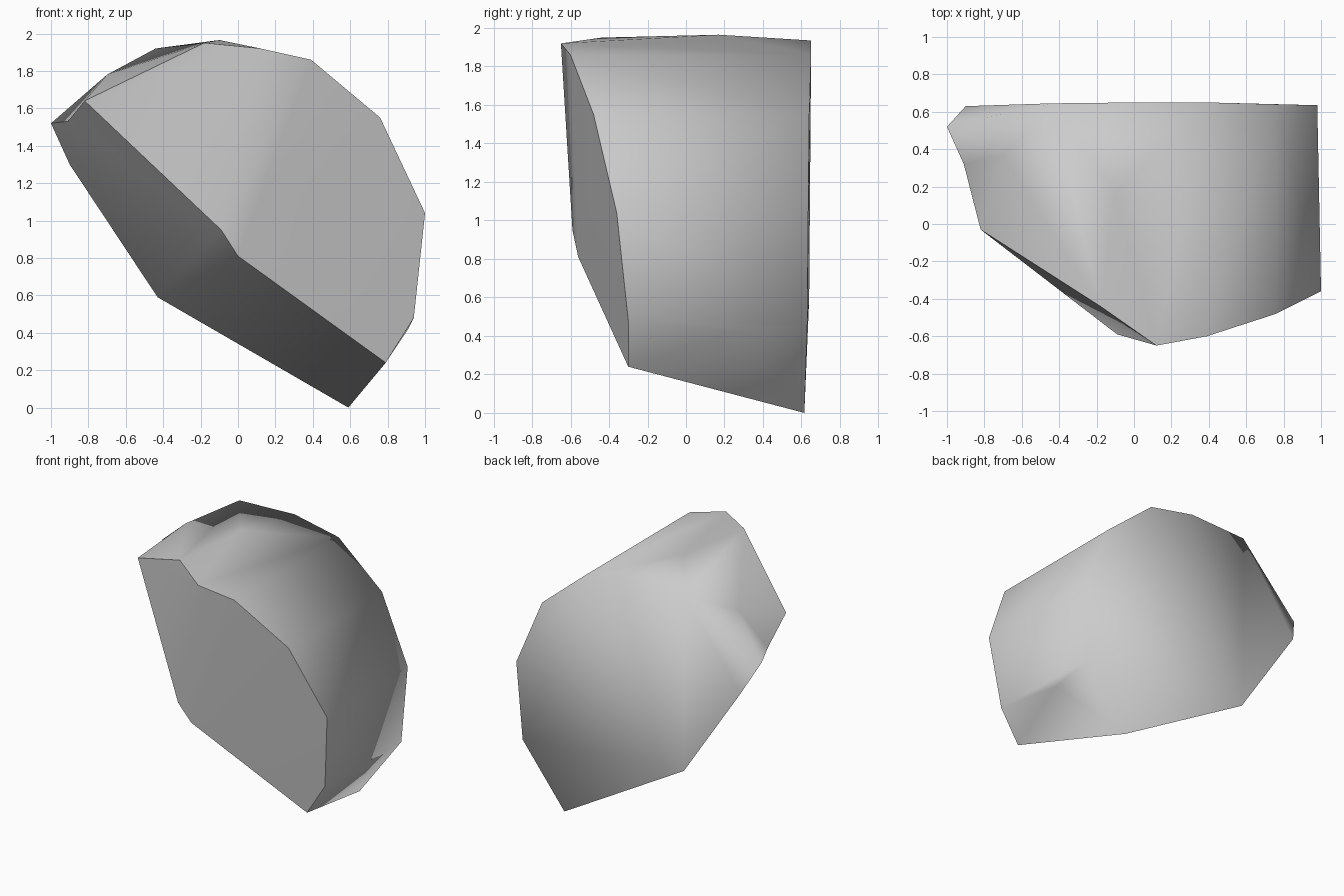
import bpy
import bmesh
from mathutils import Vector

cube = bpy.data.objects.get("Cube")
if cube:
    bpy.data.objects.remove(cube, do_unlink=True)

# Plain grey stone colour
stone = bpy.data.materials.new("grey_stone")
stone.use_nodes = True
grey = (0.6, 0.6, 0.6, 1.0)
stone.diffuse_color = grey
shader = next(n for n in stone.node_tree.nodes if n.type == 'BSDF_PRINCIPLED')
shader.inputs["Base Color"].default_value = grey
shader.inputs["Roughness"].default_value = 0.8

# Corners of the broken front face
front_rim = [
    (-.82, -.03, 1.64), (-.18, -.44, 1.95), (.12, -.65, 1.92),
    (.39, -.6, 1.86), (.76, -.48, 1.55), (1, -.36, 1.04),
    (.94, -.3, .48), (.79, -.3, .24), (0, -.56, .81), (-.09, -.59, .95),
]
# Corners of the nearly flat back
back_rim = [
    (.59, .615, 0), (.93, .63, .46), (.98, .635, 1.04), (.76, .64, 1.55),
    (.39, .65, 1.86), (.02, .65, 1.935), (-.44, .645, 1.92),
    (-.9, .63, 1.3), (-.43, .64, .59),
]
# Corners on the crown, the left tip and the lower flank
flank = [(-.1, .17, 1.965), (-.7, .37, 1.78), (-1, .52, 1.52), (.91, .25, .42)]


def nearest(bm, point):
    return min(bm.verts, key=lambda v: (v.co - Vector(point)).length)


def facet_group(face):
    """Sort faces into the front break, the lower break and the worn skin."""
    n = face.normal
    if n.y < -0.6 and n.z > -0.35:
        return "front"
    if n.x < -0.2 and n.z < -0.2 and n.y < 0.5:
        return "lower"
    return "skin"


# Faceted stone body
bm = bmesh.new()
for corner in front_rim + back_rim + flank:
    bm.verts.new(corner)
hull = bmesh.ops.convex_hull(bm, input=bm.verts[:])
loose = [v for v in bm.verts if not v.link_faces]
bmesh.ops.delete(bm, geom=loose, context='VERTS')

# Small notch in the edge beside the left tip
tip, shoulder = nearest(bm, flank[2]), nearest(bm, front_rim[0])
edge = bm.edges.get((tip, shoulder))
if edge:
    new_edge, notch = bmesh.utils.edge_split(edge, tip, 0.5)
    notch.co = (-.91, .32, 1.53)
    bmesh.ops.triangulate(bm, faces=[f for f in notch.link_faces])

bmesh.ops.recalc_face_normals(bm, faces=bm.faces[:])
bm.normal_update()

# Smooth shading, with crisp edges only around the two broken faces
for face in bm.faces:
    face.smooth = True
for e in bm.edges:
    e.smooth = len({facet_group(f) for f in e.link_faces}) == 1

mesh = bpy.data.meshes.new("stone_chunk")
bm.to_mesh(mesh)
bm.free()
mesh.materials.append(stone)
body = bpy.data.objects.new("stone_chunk", mesh)
bpy.context.scene.collection.objects.link(body)
